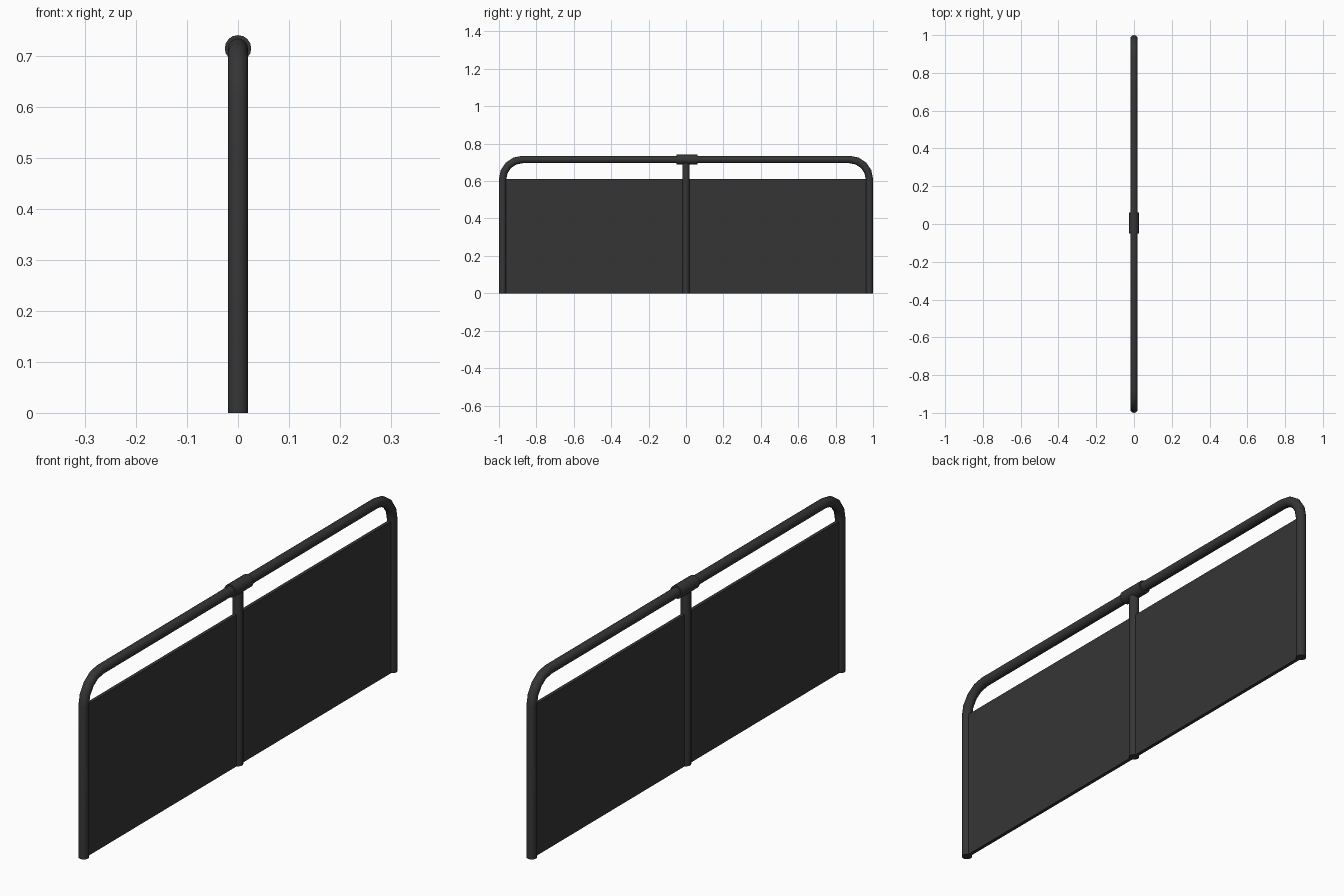
import bpy, bmesh, math
from mathutils import Vector

if "Cube" in bpy.data.objects:
    bpy.data.objects.remove(bpy.data.objects["Cube"])

R = 0.0195          # tube radius
BEND = 0.105        # bend radius of the top corners
POST_Y = 1 - R      # end post centre line
RAIL_Z = 0.715      # top rail centre line
SIDES = 16

mat = bpy.data.materials.new("charcoal")
mat.diffuse_color = (0.036, 0.036, 0.036, 1)
mat.use_nodes = True
mat.node_tree.nodes["Principled BSDF"].inputs["Base Color"].default_value = mat.diffuse_color


def finish(name, bm, smooth=True):
    bmesh.ops.recalc_face_normals(bm, faces=bm.faces)
    me = bpy.data.meshes.new(name)
    bm.to_mesh(me)
    bm.free()
    ob = bpy.data.objects.new(name, me)
    bpy.context.collection.objects.link(ob)
    me.materials.append(mat)
    if smooth:
        bpy.ops.object.select_all(action='DESELECT')
        ob.select_set(True)
        bpy.context.view_layer.objects.active = ob
        bpy.ops.object.shade_smooth_by_angle(angle=math.radians(35))
    return ob


def tube(name, path, r):
    """Sweep a circle along a (y, z) path with mitred joints."""
    pts = [Vector((0, y, z)) for y, z in path]
    bm = bmesh.new()
    rings = []
    for i, p in enumerate(pts):
        a = (p - pts[i - 1]).normalized() if i else None
        b = (pts[i + 1] - p).normalized() if i < len(pts) - 1 else None
        a, b = a or b, b or a
        t = (a + b).normalized()
        side = Vector((0, -t.z, t.y)) / t.dot(a)
        rings.append([bm.verts.new(p + Vector((r * math.cos(k), 0, 0)) + side * r * math.sin(k))
                      for k in (2 * math.pi * j / SIDES for j in range(SIDES))])
    for u, v in zip(rings, rings[1:]):
        for j in range(SIDES):
            n = (j + 1) % SIDES
            bm.faces.new((u[j], u[n], v[n], v[j]))
    bm.faces.new(rings[0])
    bm.faces.new(rings[-1])
    return finish(name, bm)


# Outer frame: post, bend, rail, bend, post
STEPS = 4
corner = [(POST_Y - BEND + BEND * math.cos(a), RAIL_Z - BEND + BEND * math.sin(a))
          for a in (math.pi / 2 * i / STEPS for i in range(STEPS + 1))]
half = [(POST_Y, 0)] + corner
tube("outer_frame", half + [(-y, z) for y, z in reversed(half)], R)

# Centre post and the sleeve joint around the rail
tube("centre_post", [(0, 0), (0, RAIL_Z)], R)
tube("rail_sleeve", [(-0.05, RAIL_Z), (0.062, RAIL_Z)], 0.026)

# Infill panels on both sides of the centre post
for name, s in (("left_panel", -1), ("right_panel", 1)):
    bm = bmesh.new()
    bmesh.ops.create_cube(bm, size=1)
    for v in bm.verts:
        v.co = Vector((v.co.x * 0.014, s * POST_Y / 2 + v.co.y * (POST_Y - R), (v.co.z + 0.5) * 0.61))
    finish(name, bm, smooth=False)
